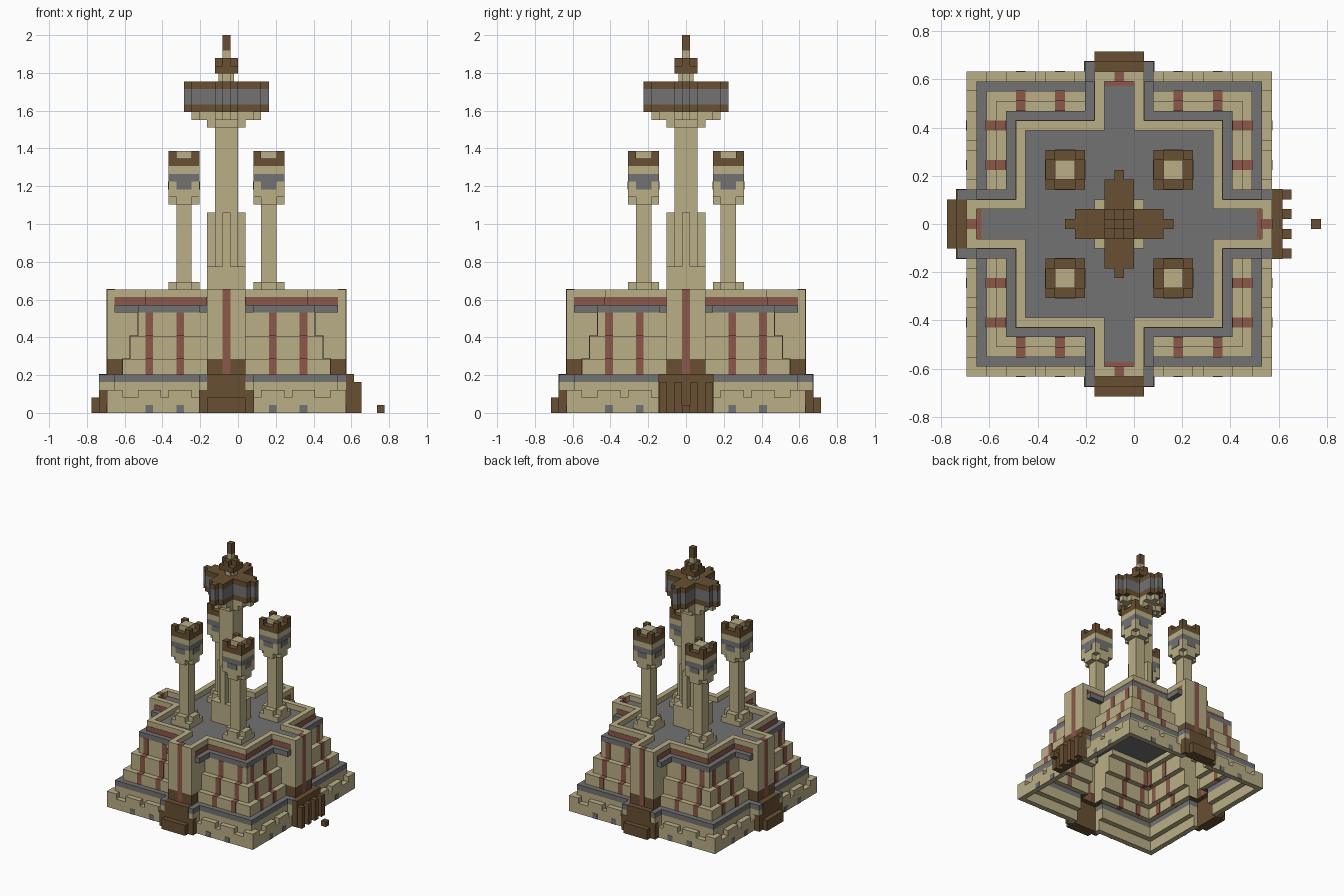
import bpy, bmesh
from mathutils import Matrix, Vector

cube = bpy.data.objects.get("Cube")
if cube:
    bpy.data.objects.remove(cube)

U = 2 / 49            # one block
CENTRE = -1.5 * U     # castle axis along x
E = 0.06              # slight relief of painted blocks


def material(name, rgb):
    m = bpy.data.materials.new(name)
    m.use_nodes = True
    col = (*rgb, 1)
    m.diffuse_color = col
    m.node_tree.nodes["Principled BSDF"].inputs["Base Color"].default_value = col
    return m


SAND = material("sandstone", (0.49, 0.43, 0.24))
GREY = material("grey_slate", (0.17, 0.17, 0.175))
WOOD = material("brown_wood", (0.14, 0.08, 0.032))
RED = material("red_brick", (0.26, 0.098, 0.065))


def finish(name, bm, *mats):
    bmesh.ops.recalc_face_normals(bm, faces=bm.faces)
    bm.transform(Matrix.Translation((CENTRE, 0, 0)) @ Matrix.Scale(U, 4))
    me = bpy.data.meshes.new(name)
    bm.to_mesh(me)
    bm.free()
    for m in mats:
        me.materials.append(m)
    ob = bpy.data.objects.new(name, me)
    bpy.context.collection.objects.link(ob)
    return ob


def boxes(name, mat, spans, sides=(0,)):
    """Boxes given as x0, x1, y0, y1, z0, z1, repeated on quarter-turn sides."""
    bm = bmesh.new()
    for k in sides:
        turn = Matrix.Rotation(k * 1.5707963, 4, "Z")
        for x0, x1, y0, y1, z0, z1 in spans:
            mid = Vector((x0 + x1, y0 + y1, z0 + z1)) / 2
            size = Matrix.Diagonal((x1 - x0, y1 - y0, z1 - z0, 1))
            bmesh.ops.create_cube(bm, size=1, matrix=turn @ Matrix.Translation(mid) @ size)
    return finish(name, bm, mat)


def block(r, z0, z1, s=None, x=0, y=0):
    s = r if s is None else s
    return (x - r, x + r, y - s, y + s, z0, z1)


def plus(r, s, z0, z1, x=0, y=0):
    return [block(r, z0, z1, s, x, y), block(s, z0, z1, r, x, y)]


def outline(s, a, reach):
    """Square of half-width s with four arms of half-width a."""
    pts = []
    quarter = [(reach, -a), (reach, a), (s, a), (s, s), (a, s)]
    for _ in range(4):
        pts += quarter
        quarter = [(-y, x) for x, y in quarter]
    return pts


def cross_wall(name, mat, s, a, reach, z0, z1, thick=1, arm_mat=None):
    bm = bmesh.new()
    rows = [[bm.verts.new((x, y, z)) for x, y in outline(s - t, a - t, reach - t)]
            for t, z in ((0, z0), (0, z1), (thick, z1), (thick, z0))]
    n = len(rows[0])
    for r in range(4):
        p, q = rows[r], rows[(r + 1) % 4]
        for i in range(n):
            j = (i + 1) % n
            f = bm.faces.new((p[i], p[j], q[j], q[i]))
            c = f.calc_center_median()
            if arm_mat and max(abs(c.x), abs(c.y)) > s + 0.1:
                f.material_index = 1
    return finish(name, bm, mat, arm_mat or mat)


ALL = range(4)
STRIPES = (-10, -6, 6, 10)

# Outer rampart with merlons and little arched openings
cross_wall("rampart", SAND, 15.5, 3.5, 16.5, 0, 2, arm_mat=WOOD)
merlons = [(14.5, 15.5, c - 1.5, c + 1.5, 2, 3) for c in STRIPES]
merlons += [(14.5, 15.5, e - 1, e + 1, 2, 3) for e in (-14.5, 14.5)]
boxes("rampart_merlons", SAND, merlons, ALL)
boxes("rampart_openings", GREY, [(15.4, 15.5 + E, c - .5, c + .5, 0, 1) for c in STRIPES], ALL)

# Terraced walls
cross_wall("lower_wall", SAND, 14.5, 3.5, 16.5, 2, 4)
cross_wall("lower_ledge", GREY, 14.5, 3.5, 16.5, 4, 5)
cross_wall("terrace_one", SAND, 13.5, 2.5, 15.5, 5, 7, arm_mat=WOOD)
cross_wall("terrace_two", SAND, 12.5, 2.5, 15.5, 7, 10)
cross_wall("terrace_three", SAND, 11.5, 2.5, 15.5, 10, 13)
cross_wall("cornice", GREY, 11.5, 3.5, 14.5, 13, 14)
cross_wall("parapet", SAND, 10.5, 2.5, 15.5, 13, 16)
cross_wall("parapet_band", RED, 10.5 + E, 2.5 + E, 14.5, 14, 15, 0.5)

# Courtyard deck
bm = bmesh.new()
deck = bm.faces.new([bm.verts.new((x, y, 14)) for x, y in outline(9.5, 1.5, 14.5)])
top = bmesh.ops.extrude_face_region(bm, geom=[deck])["geom"]
bmesh.ops.translate(bm, vec=(0, 0, 1), verts=[v for v in top if isinstance(v, bmesh.types.BMVert)])
if not deck.is_valid or len(bm.faces) < 22:
    bm.faces.new([v for v in bm.verts if v.co.z < 14.5])
finish("courtyard_deck", bm, GREY)

# Red stripes running through the terraces and up each arm
stripes = [(s - 1 - E, s + E, c - .5, c + .5, z0, z1 + E) for c in STRIPES
           for s, z0, z1 in ((13.5, 5, 7), (12.5, 7, 10), (11.5, 10, 13 - E))]
stripes.append((14.5 - E, 15.5 + E, -.5, .5, 5, 16 + E))
boxes("wall_stripes", RED, stripes, ALL)

# Wooden gates on three sides, barred gate on the left side
gate = [(15.4, 16.5 + E, -2.5, 2.5, 0, 5 + E), (15.5, 17.5, -2.5, 2.5, 0, 2),
        (15.5, 16.5 + E, -3.5 - E, 3.5 + E, 0, 3)]
boxes("wooden_gates", WOOD, gate, (1, 2, 3))
bars = [(16.5, 17.5, c - .5, c + .5, 0, 4) for c in (-3, -1, 1, 3)]
boxes("barred_gate", WOOD, [(15.5, 16.5 + E, -3.5 - E, 3.5 + E, 0, 5 + E)] + bars)
boxes("outlying_post", WOOD, [(19.5, 20.5, -.5, .5, 0, 1)])

# Four corner turrets
for side, x in (("right", -5.5), ("left", 5.5)):
    for end, y in (("front", -5.5), ("back", 5.5)):
        at = dict(x=x, y=y)
        tag = f"{end}_{side}_turret_"
        boxes(tag + "shaft", SAND, [block(2, 15, 16, **at), *plus(2, 1, 16, 17, **at),
                                    block(1, 17, 28, **at)])
        boxes(tag + "head", SAND, [*plus(2, 1, 27, 28, **at), block(2, 28, 30, **at),
                                   block(2, 31, 32, **at), block(1, 32, 34, **at)])
        boxes(tag + "windows", GREY, [*plus(2 + E, 1, 29, 30, **at), block(2, 30, 31, **at)])
        rim = [(x + a, x + b, y + c, y + d, 32, 33) for a, b, c, d in
               ((-2, 2, -2, -1), (-2, 2, 1, 2), (-2, -1, -1, 1), (1, 2, -1, 1))]
        rim += [block(.5, 33, 34, x=x + i, y=y + j) for i in (-1.5, 1.5) for j in (-1.5, 1.5)]
        boxes(tag + "crown", WOOD, rim)

# Central tower with ribbed foot and spreading corbels
boxes("tower_shaft", SAND, [block(2.5, 15, 19), *plus(2.5, .5, 19, 26), block(1.5, 19, 37)])
boxes("tower_corbels", SAND, [*plus(2.5, 1.5, 37, 38), *plus(4.5, .5, 38, 39),
                              *plus(3.5, 1.5, 38, 39)])
for name, mat, z0, z1 in (("gallery_base", WOOD, 39, 40), ("gallery_windows", GREY, 40, 42),
                          ("gallery_roof", WOOD, 42, 43)):
    boxes(name, mat, plus(4.5, 1.5, z0, z1) + plus(5.5, .5, z0, z1))

# Lantern and spire
boxes("lantern_neck", SAND, [*plus(1, .5, 43, 44), block(.5, 46, 47)])
boxes("lantern_crown", WOOD, [block(1.5, 44, 45), *plus(1.5, .5, 45, 46)])
boxes("spire_tip", WOOD, [block(.5, 47, 49)])
